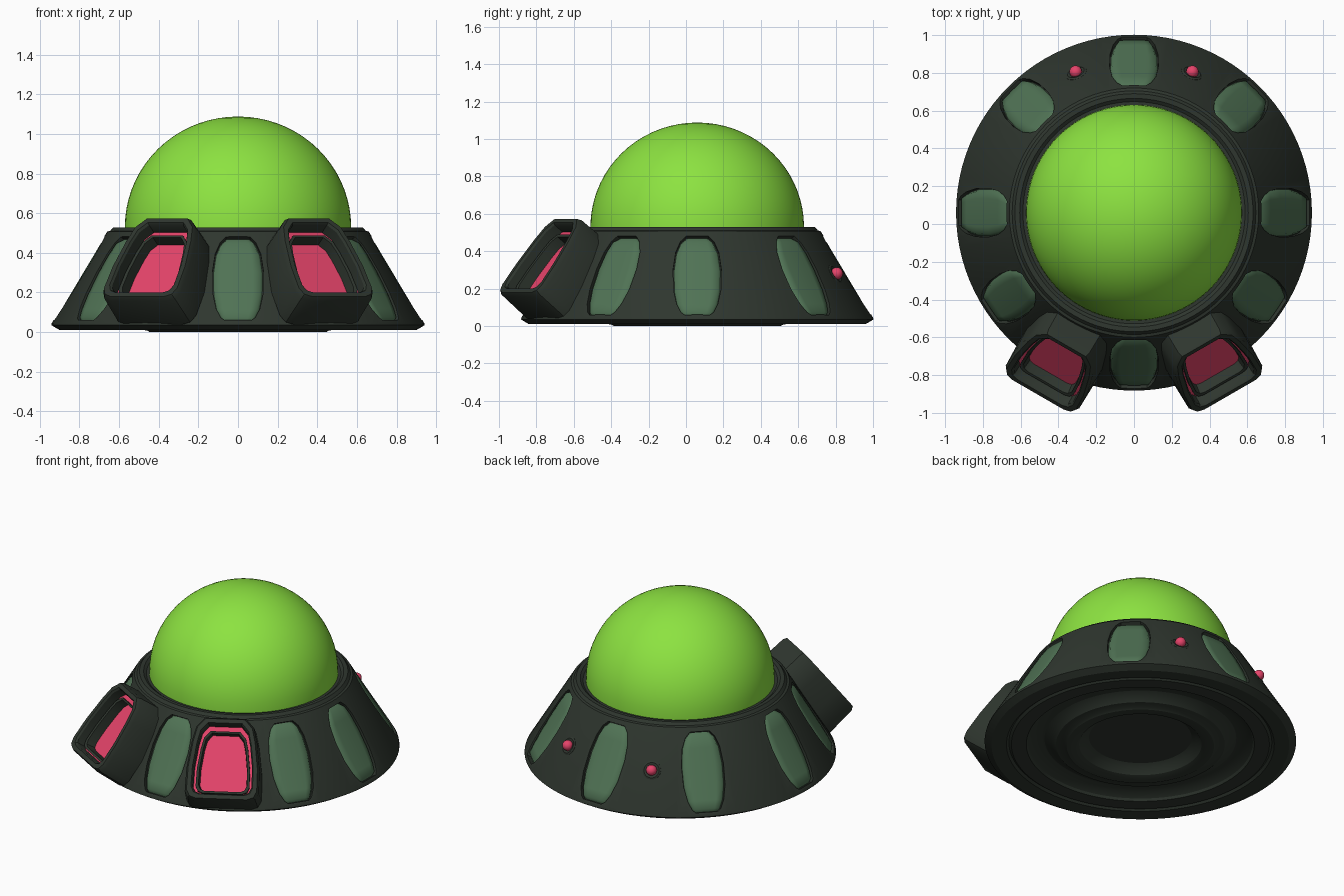
import bpy
import bmesh
from math import sin, cos, radians
from mathutils import Matrix, Vector

cube = bpy.data.objects.get("Cube")
if cube:
    bpy.data.objects.remove(cube)

CENTRE_Y = 0.06


def material(name, rgb):
    m = bpy.data.materials.new(name)
    m.use_nodes = True
    m.diffuse_color = (*rgb, 1)
    bsdf = next(n for n in m.node_tree.nodes if n.type == "BSDF_PRINCIPLED")
    bsdf.inputs["Base Color"].default_value = (*rgb, 1)
    return m


HULL = material("dark hull", (0.028, 0.037, 0.028))
GREEN = material("dome green", (0.265, 0.765, 0.052))
PANEL = material("panel green", (0.08, 0.17, 0.09))
PINK = material("lamp pink", (0.79, 0.057, 0.145))


def smooth(obj, angle=35):
    bpy.ops.object.select_all(action="DESELECT")
    obj.select_set(True)
    bpy.context.view_layer.objects.active = obj
    bpy.ops.object.shade_smooth_by_angle(angle=radians(angle))


def finish(name, bm, mats, angle=35):
    bmesh.ops.recalc_face_normals(bm, faces=bm.faces)
    mesh = bpy.data.meshes.new(name)
    bm.to_mesh(mesh)
    bm.free()
    for m in mats:
        mesh.materials.append(m)
    obj = bpy.data.objects.new(name, mesh)
    bpy.context.collection.objects.link(obj)
    smooth(obj, angle)
    return obj


def lathe(name, profile, mat, frame, steps=96):
    bm = bmesh.new()
    verts = [bm.verts.new((r, 0, z)) for r, z in profile]
    edges = [bm.edges.new(pair) for pair in zip(verts, verts[1:])]
    bmesh.ops.spin(bm, geom=verts + edges, axis=(0, 0, 1), cent=(0, 0, 0),
                   angle=radians(360), steps=steps)
    bmesh.ops.remove_doubles(bm, verts=bm.verts, dist=0.0005)
    bm.transform(frame)
    return finish(name, bm, [mat])


def surface_frame(azimuth, radius, z, tilt, shift=0):
    """Local x runs sideways, y up the slope, z outward."""
    a, t = radians(azimuth), radians(tilt)
    side = Vector((-sin(a), cos(a), 0))
    out = Vector((cos(a) * cos(t), sin(a) * cos(t), sin(t)))
    up = out.cross(side)
    pos = Vector((radius * cos(a), radius * sin(a) + CENTRE_Y, z)) + side * shift
    frame = Matrix((side, up, out)).transposed().to_4x4()
    frame.translation = pos
    return frame


def loft(bm, rings, frame):
    """Bridge closed rings; returns the bands of faces, last one being the cap."""
    loops = [[bm.verts.new(frame @ Vector(p)) for p in ring] for ring in rings]
    n = len(loops[0])
    bands = [[bm.faces.new((a[i], a[(i + 1) % n], b[(i + 1) % n], b[i]))
              for i in range(n)] for a, b in zip(loops, loops[1:])]
    bm.faces.new(loops[0][::-1])
    bands.append([bm.faces.new(loops[-1])])
    return bands


# Hull: stepped underside, sloping wall, collar
middle = Matrix.Translation((0, CENTRE_Y, 0))
hull = lathe("hull", [
    (0, .062), (.31, .062), (.34, .045), (.37, .012), (.40, .002), (.445, 0),
    (.46, .008), (.51, .014), (.54, .04), (.58, .055), (.64, .05), (.68, .028),
    (.69, .014), (.78, .014), (.795, .026), (.81, .013), (.90, .01),
    (.942, .035), (.94, .045), (.66, .507), (.645, .511), (.63, .529),
    (.605, .528), (.588, .515), (0, .515)], HULL, middle)

# Glass dome
arc = [(.571 * cos(radians(a)), .53 + .558 * sin(radians(a))) for a in range(0, 91, 5)]
lathe("dome", [(.571, .51)] + arc, GREEN, middle)

# Wall panels: height along the wall and half width
WALL_TILT, MID_Z, MID_R = 30.8, 0.27, 0.804
ROWS = [(.06, .068), (.075, .087), (.12, .11), (.20, .127), (.31, .129),
        (.40, .115), (.455, .09), (.483, .06)]
rows = [((z - MID_Z) / cos(radians(WALL_TILT)), w) for z, w in ROWS]
outline = [(w, v) for v, w in rows] + [(-w, v) for v, w in reversed(rows)]
COLUMNS = [-1, -.9, -.6, -.3, 0, .3, .6, .9, 1]

cutter_bm = bmesh.new()
for number, azimuth in enumerate((90, 45, 135, 0, 180, -34, -146, -90)):
    frame = surface_frame(azimuth, MID_R, MID_Z, WALL_TILT)
    loft(cutter_bm, [[(u, v, d) for u, v in outline] for d in (-.03, .06)], frame)
    bm = bmesh.new()
    grid = []
    for i, (v, w) in enumerate(rows):
        line = []
        for c in COLUMNS:
            u = c * w * .97
            edge = abs(c) == 1 or i in (0, len(rows) - 1)
            depth = -.43 * u * u / (MID_R - .51 * v) - (.024 if edge else .005)
            line.append(bm.verts.new(frame @ Vector((u, v * .985, depth))))
        grid.append(line)
    for a, b in zip(grid, grid[1:]):
        for i in range(len(a) - 1):
            bm.faces.new((a[i], a[i + 1], b[i + 1], b[i]))
    panel = finish(f"wall_panel_{number + 1}", bm, [PANEL], 60)
    # Turn the open sheet outward
    if panel.data.polygons[20].normal.dot(frame.col[2].to_3d()) < 0:
        panel.data.flip_normals()

# Cut the panel recesses into the hull
cutter = finish("panel_cutter", cutter_bm, [HULL])
cutter.hide_render = True
cut = hull.modifiers.new("recesses", "BOOLEAN")
cut.operation = "DIFFERENCE"
cut.solver = "EXACT"
cut.object = cutter
bpy.context.view_layer.objects.active = hull
bpy.ops.object.modifier_apply(modifier=cut.name)
bpy.data.objects.remove(cutter)
smooth(hull, 25)

# Headlights: rings of (side, bottom, top inset, depth);
# a pink gap runs round a raised inner frame that holds the deep pink lens
HALF, TALL = 0.225, 0.515
right_side = [(.165, 0), (.205, .015), (.225, .055), (.222, .2), (.198, .37),
              (.175, .46), (.125, .515)]
lamp = right_side + [(-u, v) for u, v in reversed(right_side)]
RINGS = [(-.004, -.004, -.004, -.215), (0, 0, 0, -.025), (.012, .01, .01, 0),
         (.038, .035, .035, 0), (.046, .042, .042, -.012), (.048, .044, .044, -.072),
         (.062, .054, .076, -.072), (.062, .054, .076, -.052),
         (.078, .068, .088, -.055), (.084, .074, .09, -.115)]
PINK_BANDS = (5, len(RINGS) - 1)
for name, azimuth, shift in (("left", -60, -.042), ("right", -120, .042)):
    frame = surface_frame(azimuth, 1.095, .172, 37.5, shift)
    rings = [[(u * (1 - s / HALF), b + v / TALL * (TALL - b - t), d)
              for u, v in lamp] for s, b, t, d in RINGS]
    bm = bmesh.new()
    bands = loft(bm, rings, frame)
    for i in PINK_BANDS:
        for face in bands[i]:
            face.material_index = 1
    finish(f"{name}_headlight", bm, [HULL, PINK], 30)

# Small rear lamps, each in a dark ring
for name, azimuth in (("left", 67.5), ("right", 112.5)):
    frame = surface_frame(azimuth, .797, .275, WALL_TILT)
    lathe(f"{name}_rear_ring", [(.06, -.01), (.057, .003), (.047, .008),
                                (.036, .003), (0, .003)], HULL, frame, 24)
    bulb = [(.033 * cos(radians(a)), .012 + .033 * sin(radians(a)))
            for a in range(-30, 91, 15)]
    lathe(f"{name}_rear_lamp", bulb, PINK, frame, 24)
